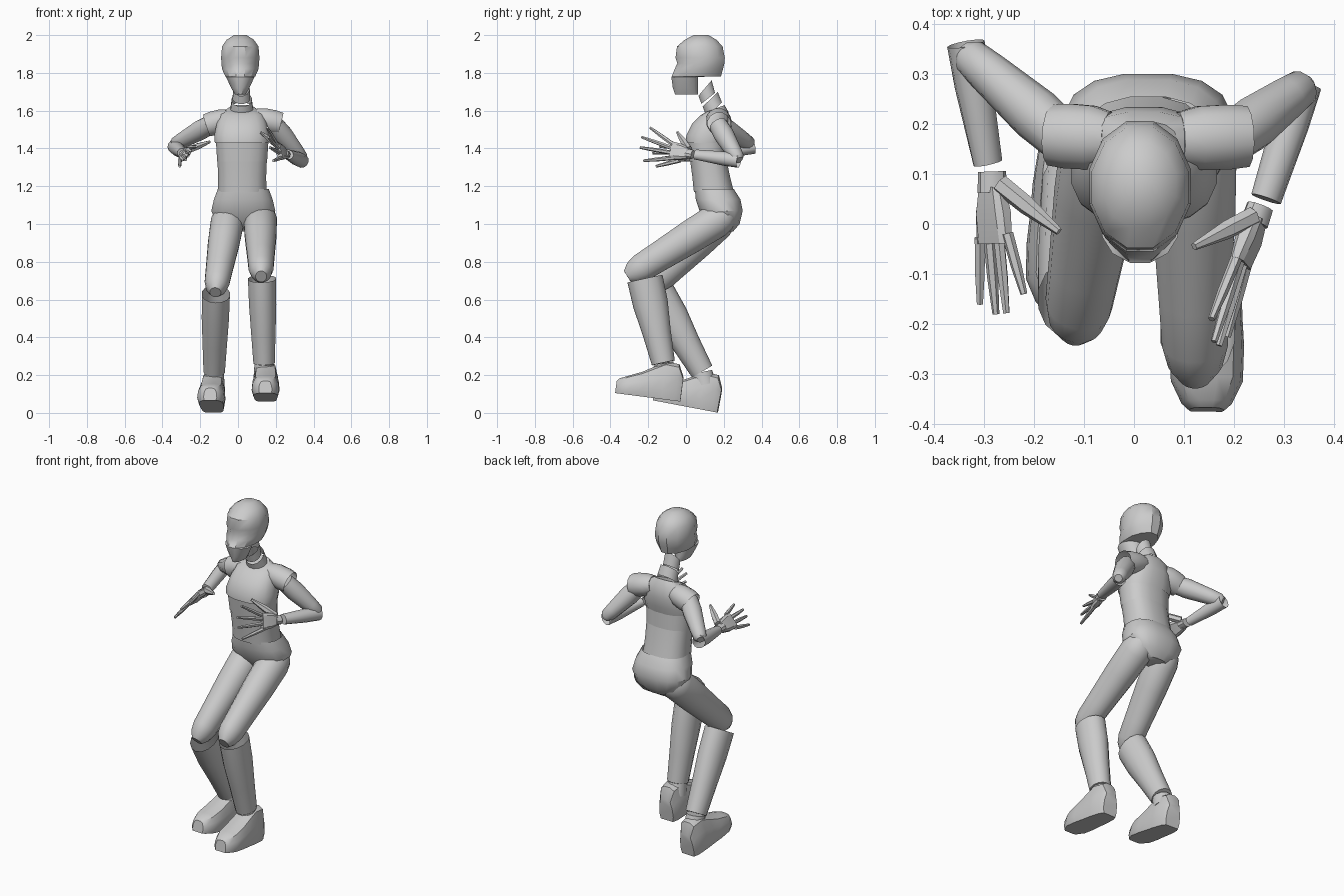
import bpy, bmesh
from math import sin, cos, pi, radians
from mathutils import Vector as V


def finish(name, bm, angle=35):
    bmesh.ops.recalc_face_normals(bm, faces=bm.faces)
    me = bpy.data.meshes.new(name)
    bm.to_mesh(me)
    bm.free()
    ob = bpy.data.objects.new(name, me)
    bpy.context.collection.objects.link(ob)
    bpy.ops.object.select_all(action='DESELECT')
    ob.select_set(True)
    bpy.context.view_layer.objects.active = ob
    bpy.ops.object.shade_smooth_by_angle(angle=radians(angle))
    return ob


def skin(name, rings, caps=(True, True), angle=35):
    """Join a list of point rings into one surface."""
    bm = bmesh.new()
    rows = [[bm.verts.new(p) for p in r] for r in rings]
    n = len(rows[0])
    for a, b in zip(rows, rows[1:]):
        for i in range(n):
            bm.faces.new((a[i], a[(i + 1) % n], b[(i + 1) % n], b[i]))
    for row, cap in ((rows[0], caps[0]), (rows[-1], caps[1])):
        if cap:
            bm.faces.new(row)
    return finish(name, bm, angle)


def ring(c, u, v, n, power=1.0):
    pts = []
    for i in range(n):
        t = 2 * pi * (i + .5) / n
        x, y = cos(t), sin(t)
        x = abs(x) ** power * (1 if x > 0 else -1)
        y = abs(y) ** power * (1 if y > 0 else -1)
        pts.append(V(c) + u * x + v * y)
    return pts


def stack(name, sections, n=16, caps=(True, True), power=1.0, x=.02, angle=35):
    """Sections: z, front y, back y, half width, rise from front to back."""
    rings = []
    for z, y0, y1, w, rise in sections:
        rings.append(ring((x, (y0 + y1) / 2, z), V((w, 0, 0)),
                          V((0, (y1 - y0) / 2, rise / 2)), n, power))
    return skin(name, rings, caps, angle)


def tube(name, a, b, stations, n=12, caps=(True, True)):
    """Stations: fraction along a-b, half width across x, half depth."""
    a, b = V(a), V(b)
    d = (b - a).normalized()
    u = d.cross(V((0, 1, 0))).normalized()
    v = d.cross(u)
    return skin(name, [ring(a.lerp(b, t), u * p, v * q, n) for t, p, q in stations], caps)


# head with cranium and jaw shelf
stack("head", [(1.685, -.06, .065, .028, 0), (1.72, -.072, .065, .05, 0), (1.779, -.08, .065, .078, 0),
               (1.781, -.08, .19, .082, 0), (1.82, -.065, .2, .1, 0), (1.85, -.05, .208, .103, 0),
               (1.88, -.06, .21, .105, 0), (1.94, -.052, .198, .1, 0), (1.975, -.01, .165, .075, 0),
               (2.0, .04, .12, .035, 0)], 12, x=.012)
# neck and collar, both sloping up to the back
stack("neck", [(1.665, .08, .155, .048, .06), (1.72, .065, .137, .045, .085)], 12, (False, False), x=.018)
stack("collar", [(1.605, .108, .192, .062, .08), (1.66, .087, .17, .054, .08)], 12, (False, False), x=.02)

# torso bands
stack("chest", [(1.43, -.002, .215, .145, 0), (1.47, .0, .225, .148, 0), (1.53, .03, .235, .135, 0),
                (1.585, .075, .225, .115, .02), (1.61, .1, .205, .07, .04)], 16, (False, True), .8)
stack("upper_abdomen", [(1.33, .018, .215, .134, 0), (1.45, .004, .21, .142, 0)], 16, (False, False), .8, .022)
stack("lower_abdomen", [(1.17, .04, .255, .131, 0), (1.25, .032, .235, .129, 0), (1.34, .02, .216, .133, 0)],
      16, (False, False), .8, .022)
stack("pelvis", [(1.185, .045, .255, .137, 0), (1.13, .05, .29, .158, 0), (1.07, .07, .302, .172, 0),
                 (1.0, .11, .285, .14, 0), (.96, .15, .25, .07, 0)], 16, (False, True), .8, .028)

# legs: hip, knee, shin top, ankle, foot heel, foot toe
legs = {
    "left": ((.118, .18, 1.03), (.122, -.25, .76), (.127, -.217, .71), (.138, -.12, .265),
             (.148, -.03, .06), (.145, -.375, .105)),
    "right": ((-.055, .18, 1.02), (-.112, -.17, .685), (-.117, -.15, .63), (-.126, .085, .22),
              (-.13, .167, .002), (-.147, -.165, .065)),
}
SOLE = [(-.88, 0), (.88, 0), (1, .25), (.94, .6), (.72, .92), (.3, 1), (-.3, 1), (-.72, .92), (-.94, .6), (-1, .25)]
for side, (hip, knee, top, ankle, heel, toe) in legs.items():
    tube(side + "_thigh", hip, knee, [(-.14, .05, .05), (-.06, .08, .08), (.04, .089, .093), (.35, .085, .09),
                                      (.75, .073, .08), (.97, .067, .076), (1.07, .055, .062), (1.14, .03, .035)], 16)
    tube(side + "_shin", top, ankle, [(0, .076, .095), (.3, .074, .093), (.65, .066, .075), (1, .058, .062)],
         14, (False, True))
    low = V(ankle) + V((0, .015, -.07))
    tube(side + "_ankle", ankle, low, [(.05, .052, .055), (1, .057, .062)], 12)
    heel, toe = V(heel), V(toe)
    d = (toe - heel).normalized()
    s = d.cross(V((0, 0, 1))).normalized()
    up = s.cross(d)
    rings = []
    for t, h, w in [(0, .13, .046), (.03, .195, .06), (.1, .2, .068), (.16, .165, .07), (.22, .13, .074),
                    (.29, .1, .072), (.335, .08, .05), (.348, .065, .035)]:
        rings.append([heel + d * t + s * (w * p) + up * (h * q) for p, q in SOLE])
    skin(side + "_foot", rings)

# arms: cap inner, cap outer, shoulder, elbow, forearm start, wrist
arms = {
    "left": ((.09, .17, 1.565), (.225, .175, 1.53), (.195, .17, 1.525), (.335, .272, 1.35),
             (.338, .28, 1.335), (.264, .05, 1.368)),
    "right": ((-.05, .17, 1.56), (-.165, .178, 1.522), (-.14, .17, 1.53), (-.328, .335, 1.425),
              (-.336, .36, 1.41), (-.292, .122, 1.372)),
}
# hands: wrist, index knuckle, little knuckle, finger tips, thumb base, thumb tip
hands = {
    "left": ((.252, .035, 1.368), (.2, -.08, 1.43), (.228, -.07, 1.35),
             [(.155, -.19, 1.51), (.16, -.235, 1.46), (.17, -.243, 1.405), (.187, -.225, 1.335)],
             (.238, .015, 1.395), (.12, -.045, 1.485)),
    "right": ((-.284, .105, 1.37), (-.25, -.03, 1.405), (-.308, -.04, 1.335),
              [(-.22, -.14, 1.41), (-.255, -.178, 1.375), (-.276, -.18, 1.34), (-.308, -.16, 1.305)],
              (-.268, .08, 1.39), (-.15, -.015, 1.435)),
}
for side, (inner, outer, shoulder, elbow, start, wrist) in arms.items():
    tube(side + "_shoulder_cap", inner, outer, [(0, .05, .055), (.3, .062, .066), (.7, .066, .067), (1, .062, .063)],
         12, (True, False))
    tube(side + "_upper_arm", shoulder, elbow, [(0, .05, .05), (.3, .054, .054), (.8, .043, .043),
                                                (1, .037, .037), (1.07, .022, .022)])
    tube(side + "_forearm", start, wrist, [(0, .038, .038), (.35, .038, .038), (1, .026, .032)],
         12, (False, True))

    wrist, index, little, tips, t0, t1 = hands[side]
    wrist, index, little = V(wrist), V(index), V(little)
    spread = index - little
    axis = (index + little) / 2 - wrist
    flat = spread.cross(axis).normalized()
    across = axis.cross(flat).normalized()
    tube(side + "_wrist_band", wrist, wrist + axis * .3, [(0, .025, .028), (1, .024, .03)], 10)
    # palm is a slab widening to the knuckles
    slab = []
    for c, w, th in ((wrist + axis * .22, .03, .018), (wrist + axis * .6, .043, .02),
                     (wrist + axis * 1.03, .046, .014)):
        slab.append([c + across * (w * p) + flat * (th * q) for p, q in
                     ((-1, -.5), (-.7, -1), (.7, -1), (1, -.5), (1, .5), (.7, 1), (-.7, 1), (-1, .5))])
    skin(side + "_palm", slab, angle=25)
    for i, tip in enumerate(tips):
        tube(f"{side}_finger_{i + 1}", index.lerp(little, i / 3), tip,
             [(-.1, .012, .012), (.5, .011, .011), (1, .007, .007)], 6)
    tube(side + "_thumb", t0, t1, [(0, .02, .02), (.45, .019, .019), (1, .008, .008)], 6)
